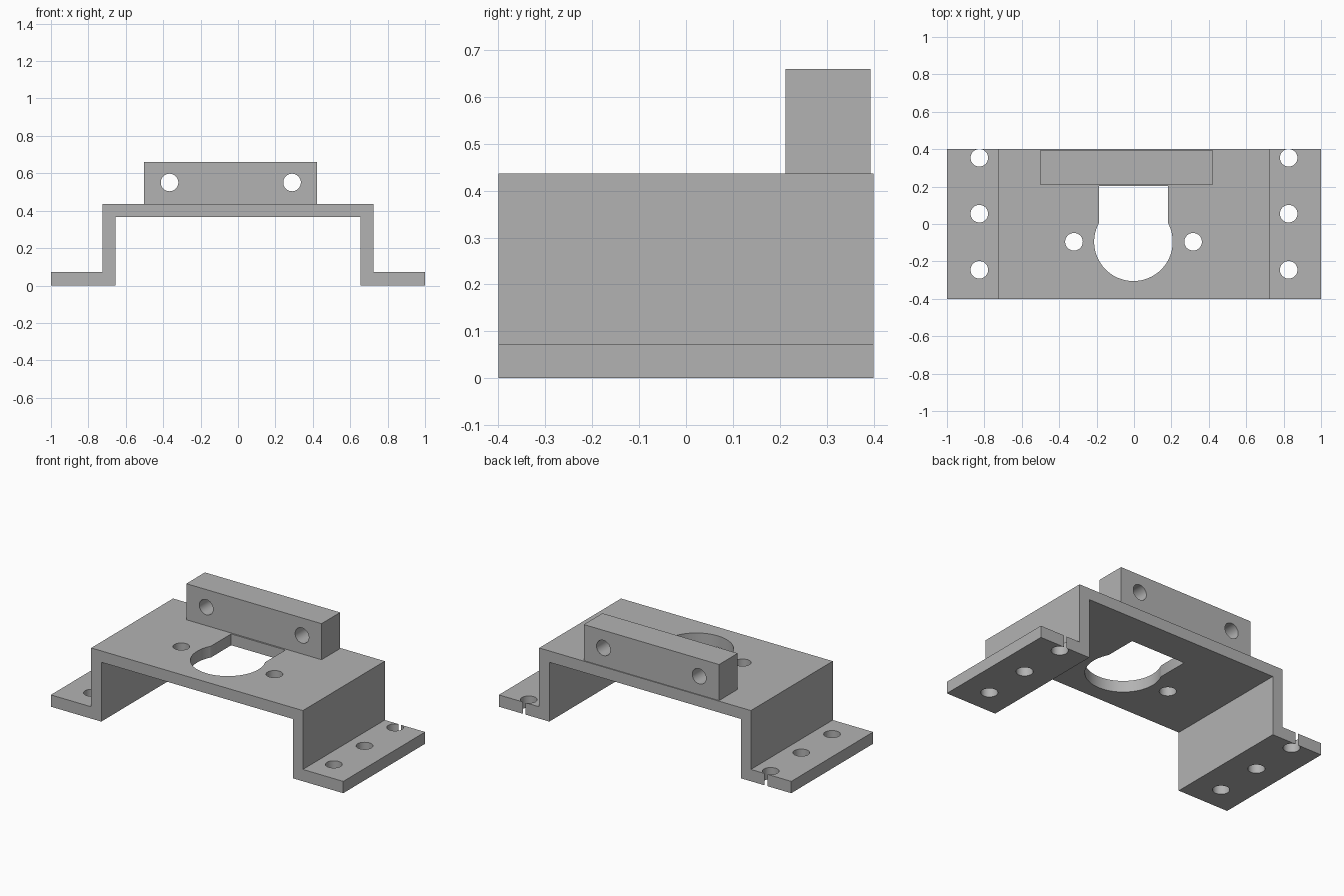
import bpy, bmesh, math
from mathutils import Matrix, Vector

default = bpy.data.objects.get("Cube")
if default:
    bpy.data.objects.remove(default, do_unlink=True)

grey = bpy.data.materials.new("plain grey")
grey.use_nodes = True
grey.diffuse_color = (0.45, 0.45, 0.45, 1)
grey.node_tree.nodes["Principled BSDF"].inputs["Base Color"].default_value = (0.45, 0.45, 0.45, 1)


def finish(name, bm):
    bmesh.ops.recalc_face_normals(bm, faces=bm.faces)
    mesh = bpy.data.meshes.new(name)
    bm.to_mesh(mesh)
    bm.free()
    mesh.materials.append(grey)
    obj = bpy.data.objects.new(name, mesh)
    bpy.context.collection.objects.link(obj)
    return obj


def box(name, low, high):
    low, high = Vector(low), Vector(high)
    bm = bmesh.new()
    bmesh.ops.create_cube(bm, size=1, matrix=Matrix.Translation((low + high) / 2)
                          @ Matrix.Diagonal((*(high - low), 1)))
    return finish(name, bm)


def drill(name, centre, radius, along_y=False, sides=48):
    turn = Matrix.Rotation(math.pi / 2 if along_y else 0, 4, 'X')
    bm = bmesh.new()
    bmesh.ops.create_cone(bm, cap_ends=True, segments=sides, radius1=radius,
                          radius2=radius, depth=0.3,
                          matrix=Matrix.Translation(centre) @ turn)
    return finish(name, bm)


def cut(target, cutters):
    for cutter in cutters:
        mod = target.modifiers.new(cutter.name, 'BOOLEAN')
        mod.operation, mod.solver, mod.object = 'DIFFERENCE', 'EXACT', cutter
    # Bake the cuts, then discard the cutters
    graph = bpy.context.evaluated_depsgraph_get()
    baked = bpy.data.meshes.new_from_object(target.evaluated_get(graph))
    target.modifiers.clear()
    target.data = baked
    for cutter in cutters:
        bpy.data.objects.remove(cutter, do_unlink=True)
    bpy.ops.object.select_all(action='DESELECT')
    target.select_set(True)
    bpy.context.view_layer.objects.active = target
    bpy.ops.object.shade_smooth_by_angle(angle=math.radians(30))


# Bracket: bent-strip profile mirrored left to right, extruded along y
half = [(0.655, 0.367), (0.655, 0), (1, 0), (1, 0.073), (0.724, 0.073), (0.724, 0.437)]
profile = half + [(-x, z) for x, z in reversed(half)]
bm = bmesh.new()
face = bm.faces.new([bm.verts.new((x, -0.4, z)) for x, z in profile])
sweep = bmesh.ops.extrude_face_region(bm, geom=[face])
bmesh.ops.translate(bm, vec=(0, 0.8, 0),
                    verts=[v for v in sweep["geom"] if isinstance(v, bmesh.types.BMVert)])
bracket = finish("bracket", bm)

# Keyhole opening, two deck holes and three holes in each foot
cutters = [drill("round_opening", (-0.003, -0.095, 0.4), 0.21, sides=96),
           box("slot_opening", (-0.188, -0.1, 0.25), (0.183, 0.202, 0.55))]
cutters += [drill("deck_hole", (x, -0.095, 0.4), 0.047) for x in (-0.321, 0.316)]
cutters += [drill("foot_hole", (side * 0.827, y, 0.04), 0.047)
            for side in (-1, 1) for y in (0.354, 0.055, -0.245)]
cut(bracket, cutters)

# Upright mounting block with two cross holes
block = box("mounting_block", (-0.502, 0.212, 0.437), (0.423, 0.394, 0.66))
cut(block, [drill("block_hole", (x, 0.303, 0.551), 0.047, along_y=True)
            for x in (-0.366, 0.289)])
